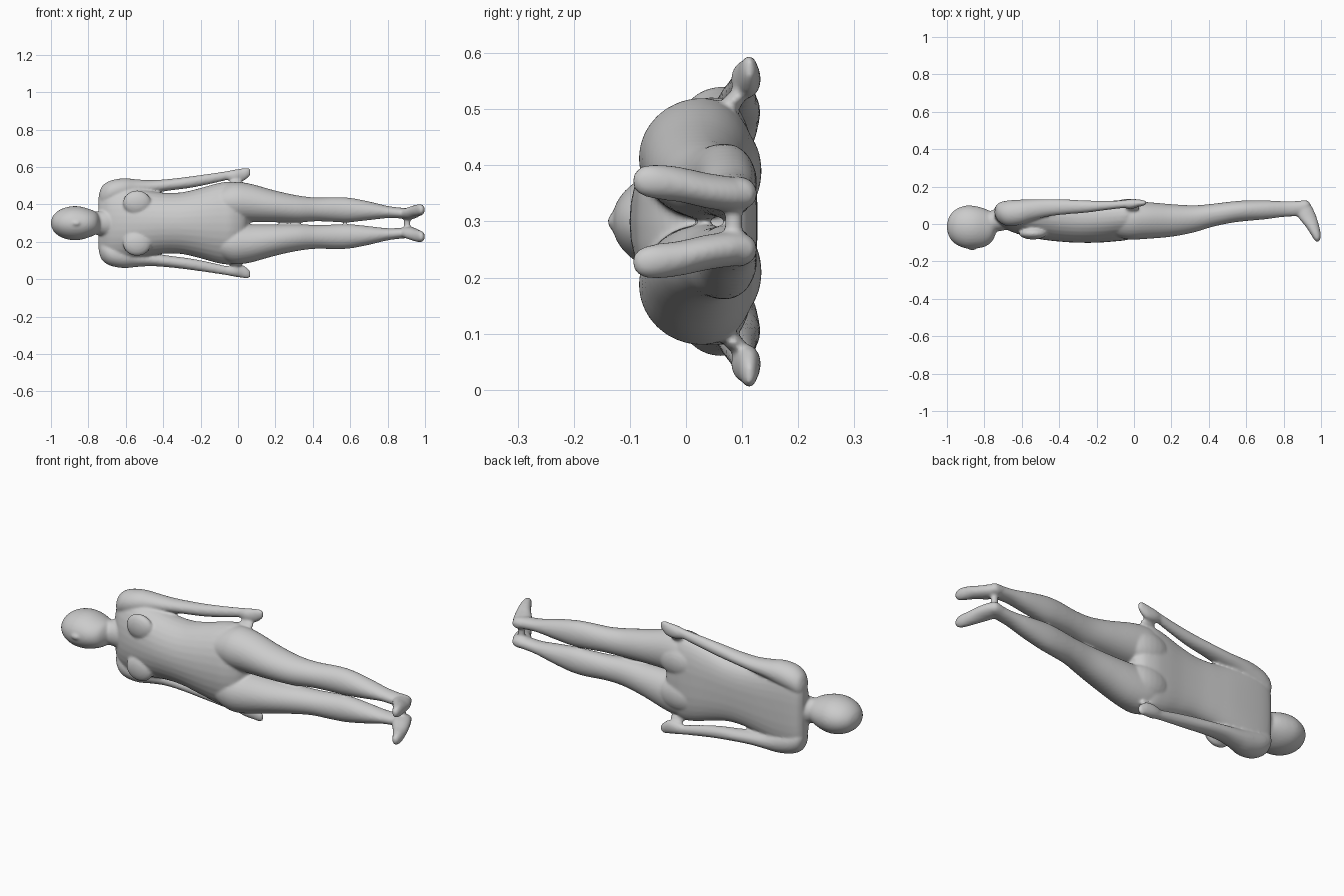
import bpy, bmesh, math
from mathutils import Vector

MID = 0.30          # the figure is mirrored about z = 0.30
SEG = 32


def smooth_rows(rows, steps=5):
    """Catmull-Rom interpolation through rows of section measurements."""
    out = []
    for i in range(len(rows) - 1):
        p = [Vector(rows[max(0, min(len(rows) - 1, i + k))]) for k in (-1, 0, 1, 2)]
        for s in range(steps):
            t = s / steps
            out.append(0.5 * (2 * p[1] + (p[2] - p[0]) * t
                              + (2 * p[0] - 5 * p[1] + 4 * p[2] - p[3]) * t * t
                              + (3 * p[1] - p[0] - 3 * p[2] + p[3]) * t ** 3))
    return out + [Vector(rows[-1])]


def loft(bm, rows, axis='x', wide=0.5, back_pow=1.0, mirror=False):
    """rows: (station, a0, a1, z0, z1). axis x: a is y; axis y: a is x.
    wide = where along a the section is widest; back_pow < 1 squares the back."""
    for flip in ((False, True) if mirror else (False,)):
        rings = []
        for st, a0, a1, z0, z1 in smooth_rows(rows):
            ac, zc, hz = a0 + (a1 - a0) * wide, (z0 + z1) / 2, (z1 - z0) / 2
            ring = []
            for k in range(SEG):
                ang = 2 * math.pi * k / SEG
                c, s = math.cos(ang), math.sin(ang)
                pw = back_pow if s > 0 else 1.0
                a = ac + (a1 - ac if s > 0 else ac - a0) * math.copysign(abs(s) ** pw, s)
                z = zc + hz * math.copysign(abs(c) ** pw, c)
                if flip:
                    z = 2 * MID - z
                ring.append(bm.verts.new((st, a, z) if axis == 'x' else (a, st, z)))
            rings.append(ring)
        for r, q in zip(rings, rings[1:]):
            for k in range(SEG):
                j = (k + 1) % SEG
                bm.faces.new((r[k], r[j], q[j], q[k]))
        bm.faces.new(rings[0])
        bm.faces.new(rings[-1])


def blob(bm, centre, size, mirror=False):
    """Stretched ball for a soft bulge."""
    for flip in ((False, True) if mirror else (False,)):
        c = Vector(centre)
        if flip:
            c.z = 2 * MID - c.z
        for v in bmesh.ops.create_uvsphere(bm, u_segments=24, v_segments=16, radius=1)['verts']:
            v.co = Vector(v.co[i] * size[i] + c[i] for i in range(3))


def sym(rows):
    """(x, y front, y back, half width) -> full section rows centred on MID."""
    return [(x, f, b, MID - h, MID + h) for x, f, b, h in rows]


bm = bmesh.new()

# head and neck
loft(bm, sym([(-1.0, -0.03, 0.0, 0.012), (-0.985, -0.075, 0.045, 0.045),
              (-0.95, -0.11, 0.08, 0.073), (-0.90, -0.13, 0.098, 0.089),
              (-0.85, -0.131, 0.096, 0.09), (-0.80, -0.122, 0.083, 0.077),
              (-0.76, -0.095, 0.062, 0.06), (-0.738, -0.05, 0.04, 0.035)]))
loft(bm, sym([(-0.83, -0.06, 0.06, 0.06), (-0.76, -0.045, 0.072, 0.062),
              (-0.70, -0.035, 0.09, 0.072), (-0.62, -0.02, 0.10, 0.09)]))
blob(bm, (-0.865, -0.127, MID), (0.024, 0.014, 0.014))

# torso and hips
loft(bm, sym([(-0.745, 0.03, 0.085, 0.15), (-0.725, 0.005, 0.11, 0.185),
              (-0.68, -0.03, 0.122, 0.20), (-0.60, -0.06, 0.127, 0.198),
              (-0.50, -0.082, 0.127, 0.178), (-0.40, -0.094, 0.122, 0.163),
              (-0.30, -0.1, 0.117, 0.165), (-0.20, -0.1, 0.118, 0.188),
              (-0.10, -0.093, 0.125, 0.215), (-0.03, -0.083, 0.125, 0.219),
              (0.03, -0.05, 0.11, 0.18), (0.06, 0.0, 0.08, 0.12)]),
     wide=0.62, back_pow=0.72)
blob(bm, (-0.54, -0.05, 0.41), (0.075, 0.033, 0.065), True)
blob(bm, (-0.02, 0.075, 0.39), (0.12, 0.06, 0.085), True)

# legs
loft(bm, [(-0.12, -0.06, 0.11, 0.33, 0.48), (-0.03, -0.083, 0.122, 0.306, 0.518),
          (0.06, -0.08, 0.118, 0.306, 0.512), (0.20, -0.068, 0.106, 0.306, 0.474),
          (0.32, -0.045, 0.1, 0.305, 0.448), (0.42, -0.015, 0.108, 0.31, 0.437),
          (0.52, 0.006, 0.12, 0.307, 0.439), (0.60, 0.016, 0.126, 0.306, 0.435),
          (0.70, 0.025, 0.126, 0.316, 0.416), (0.80, 0.038, 0.122, 0.327, 0.392),
          (0.87, 0.042, 0.123, 0.325, 0.383), (0.92, 0.055, 0.127, 0.322, 0.378),
          (0.94, 0.075, 0.115, 0.332, 0.365)],
     wide=0.55, mirror=True)
# feet, pointing forward and outward
loft(bm, [(0.122, 0.89, 0.93, 0.33, 0.365), (0.09, 0.86, 0.953, 0.318, 0.378),
          (0.04, 0.875, 0.975, 0.323, 0.386), (-0.01, 0.915, 0.99, 0.334, 0.397),
          (-0.055, 0.945, 0.999, 0.340, 0.402), (-0.082, 0.962, 0.996, 0.348, 0.397),
          (-0.095, 0.973, 0.987, 0.362, 0.382)], axis='y', mirror=True)
# small contact between the ankles
blob(bm, (0.905, 0.085, MID), (0.018, 0.016, 0.04))

# arms and shoulders
loft(bm, [(-0.742, 0.045, 0.09, 0.41, 0.46), (-0.725, 0.015, 0.112, 0.39, 0.50),
          (-0.68, -0.01, 0.125, 0.40, 0.528), (-0.61, -0.005, 0.13, 0.42, 0.54),
          (-0.54, 0.02, 0.132, 0.445, 0.534), (-0.46, 0.04, 0.133, 0.46, 0.53),
          (-0.36, 0.052, 0.131, 0.475, 0.537), (-0.26, 0.06, 0.126, 0.488, 0.549),
          (-0.16, 0.073, 0.124, 0.507, 0.563), (-0.06, 0.085, 0.126, 0.53, 0.578),
          (-0.035, 0.085, 0.13, 0.532, 0.582)], mirror=True)
# hands
loft(bm, [(-0.06, 0.088, 0.126, 0.53, 0.578), (-0.02, 0.08, 0.133, 0.52, 0.586),
          (0.02, 0.09, 0.132, 0.522, 0.592), (0.05, 0.098, 0.127, 0.54, 0.596),
          (0.066, 0.106, 0.12, 0.556, 0.588)], mirror=True)
blob(bm, (-0.01, 0.085, 0.515), (0.04, 0.017, 0.016), True)

bmesh.ops.recalc_face_normals(bm, faces=bm.faces)
mesh = bpy.data.meshes.new("body")
bm.to_mesh(mesh)
bm.free()
body = bpy.data.objects.new("body", mesh)
bpy.context.collection.objects.link(body)
bpy.context.view_layer.objects.active = body
body.select_set(True)

# fuse the parts into one skin and soften the joins
fuse = body.modifiers.new("fuse", 'REMESH')
fuse.mode = 'VOXEL'
fuse.voxel_size = 0.0065
soft = body.modifiers.new("soften", 'SMOOTH')
soft.factor = 0.5
soft.iterations = 7
for m in ("fuse", "soften"):
    bpy.ops.object.modifier_apply(modifier=m)
bpy.ops.object.shade_smooth()
